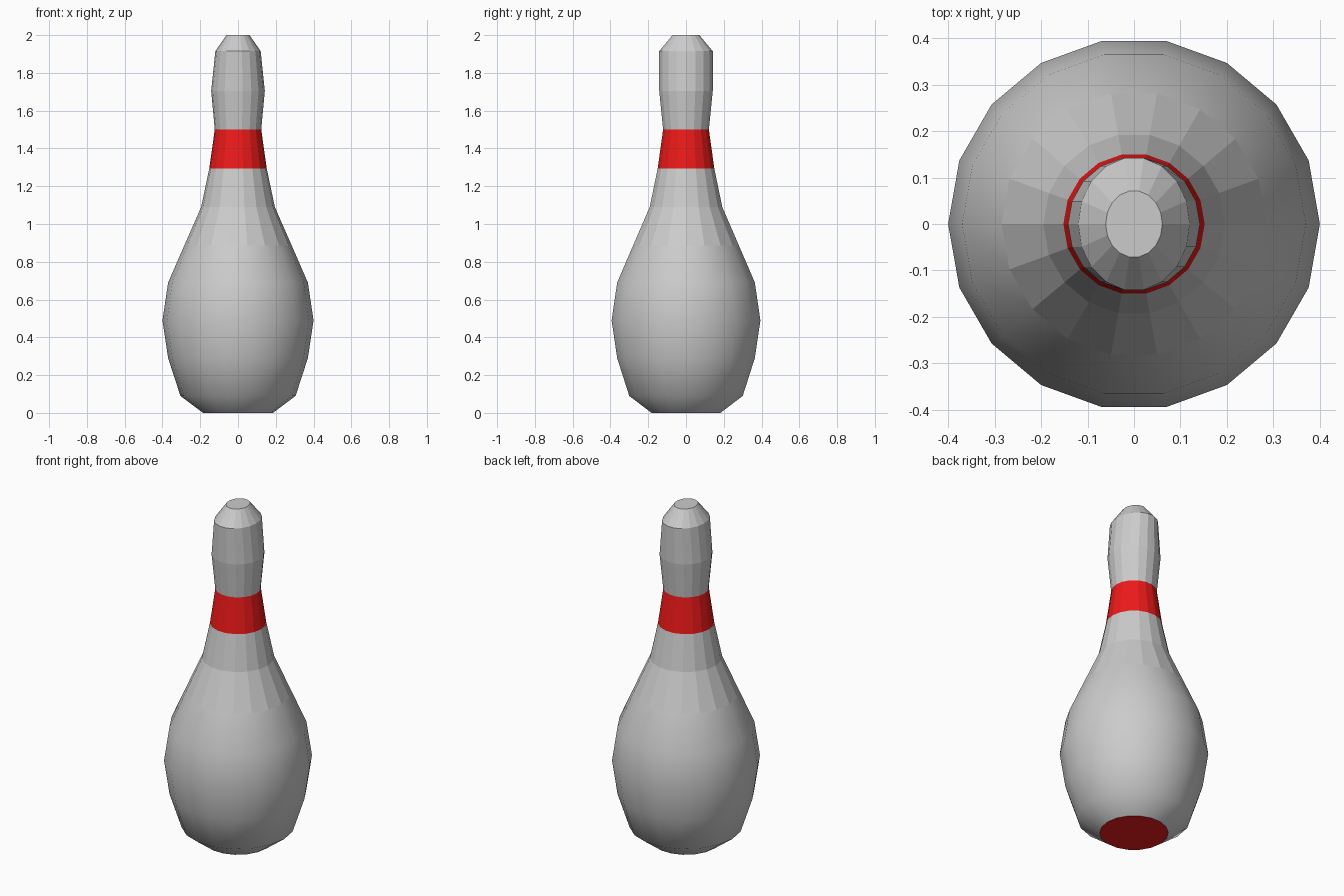
import bpy
from math import sin, cos, tau

if "Cube" in bpy.data.objects:
    bpy.data.objects.remove(bpy.data.objects["Cube"])

SIDES = 18

red = bpy.data.materials.new("red")
red.diffuse_color = (0.85, 0.01, 0.01, 1)
red.use_nodes = True
red.node_tree.nodes["Principled BSDF"].inputs["Base Color"].default_value = red.diffuse_color


def lathe(name, rings, smooth=False, material=None, cap=False):
    """Stack 18-sided rings given as (z, x radius, y radius)."""
    verts = [(rx * cos(tau * i / SIDES), ry * sin(tau * i / SIDES), z)
             for z, rx, ry in rings for i in range(SIDES)]
    faces = []
    for r in range(len(rings) - 1):
        a, b = r * SIDES, (r + 1) * SIDES
        for i in range(SIDES):
            j = (i + 1) % SIDES
            faces.append((a + i, a + j, b + j, b + i))
    last = (len(rings) - 1) * SIDES
    if cap:
        faces.append(tuple(range(last, last + SIDES)))
    mesh = bpy.data.meshes.new(name)
    mesh.from_pydata(verts, [], faces)
    for p in mesh.polygons:
        p.use_smooth = smooth
    if material:
        mesh.materials.append(material)
    obj = bpy.data.objects.new(name, mesh)
    bpy.context.collection.objects.link(obj)
    return obj


def rounds(*pairs):
    return [(z, r, r) for z, r in pairs]


# red underside
base = lathe("base_disc", rounds((0, 0.185)), material=red, cap=True)
base.data.flip_normals()

# smooth belly
lathe("belly", rounds((0, 0.185), (0.09, 0.305), (0.29, 0.37), (0.49, 0.40),
                      (0.69, 0.37), (0.885, 0.285)), smooth=True)

# faceted shoulder
lathe("shoulder", rounds((0.885, 0.285), (1.09, 0.195), (1.295, 0.152)))

# red neck stripe
lathe("neck_stripe", rounds((1.295, 0.152), (1.50, 0.123)), material=red)

# head, slightly oval towards the top
lathe("head", [(1.50, 0.123, 0.123), (1.705, 0.142, 0.144),
               (1.915, 0.12, 0.144), (2.0, 0.061, 0.072)], cap=True)
